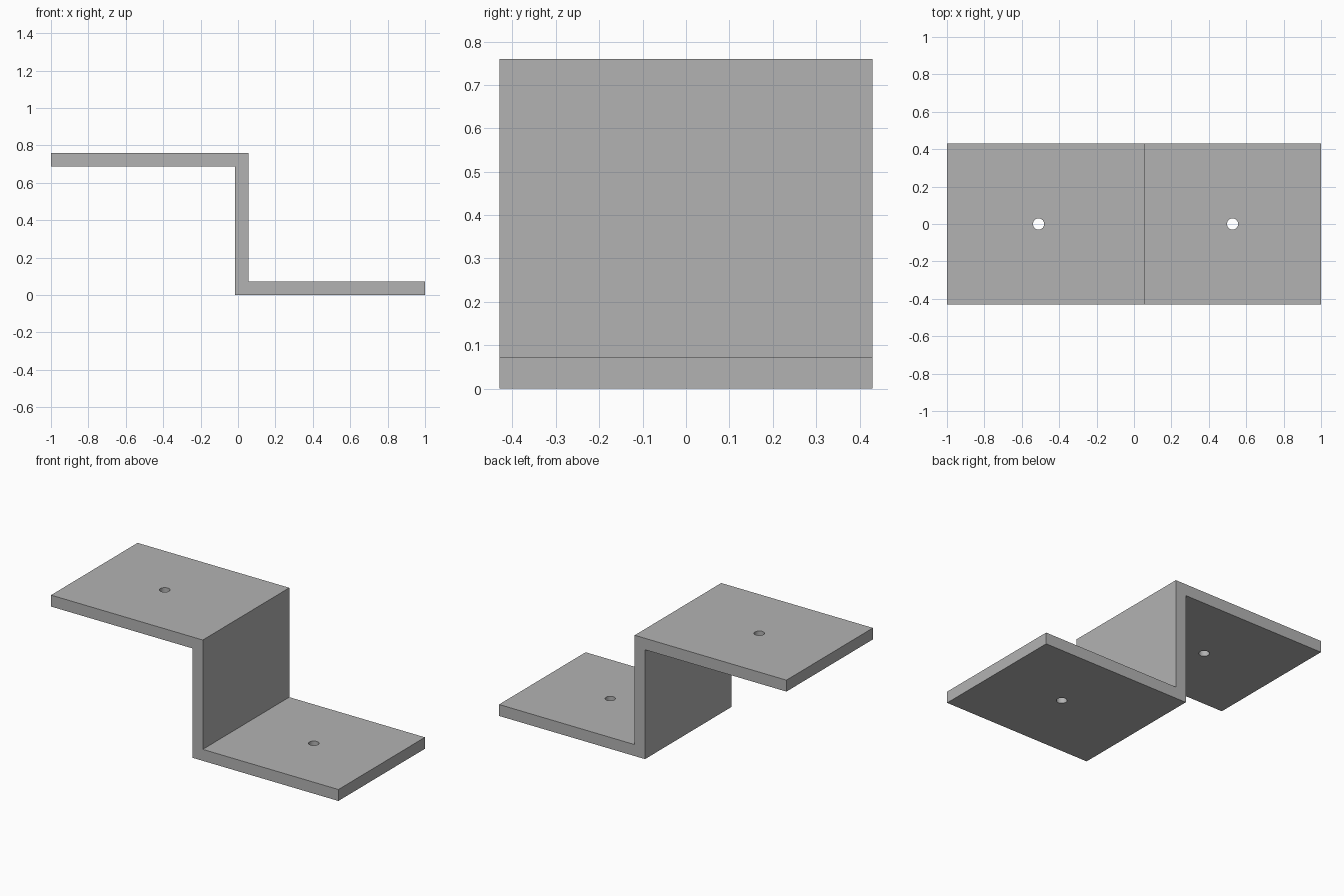
import bpy
import bmesh

cube = bpy.data.objects.get("Cube")
if cube:
    bpy.data.objects.remove(cube, do_unlink=True)

HALF_DEPTH = 0.43
HEIGHT = 0.76
THICK = 0.072
WALL_LEFT, WALL_RIGHT = -0.016, 0.056
HOLE_RADIUS = 0.03

grey = bpy.data.materials.new("plain grey")
grey.use_nodes = True
colour = (0.45, 0.45, 0.45, 1)
grey.diffuse_color = colour
grey.node_tree.nodes["Principled BSDF"].inputs["Base Color"].default_value = colour


def add_object(name, bm):
    bmesh.ops.recalc_face_normals(bm, faces=bm.faces)
    mesh = bpy.data.meshes.new(name)
    bm.to_mesh(mesh)
    bm.free()
    mesh.materials.append(grey)
    obj = bpy.data.objects.new(name, mesh)
    bpy.context.collection.objects.link(obj)
    return obj


# Z-shaped bracket: step profile extruded through its depth
profile = [
    (-1, HEIGHT), (-1, HEIGHT - THICK), (WALL_LEFT, HEIGHT - THICK),
    (WALL_LEFT, 0), (1, 0), (1, THICK),
    (WALL_RIGHT, THICK), (WALL_RIGHT, HEIGHT),
]
bm = bmesh.new()
face = bm.faces.new([bm.verts.new((x, -HALF_DEPTH, z)) for x, z in profile])
extruded = bmesh.ops.extrude_face_region(bm, geom=[face])["geom"]
bmesh.ops.translate(bm, vec=(0, 2 * HALF_DEPTH, 0),
                    verts=[g for g in extruded if isinstance(g, bmesh.types.BMVert)])
bracket = add_object("step_bracket", bm)

bpy.ops.object.select_all(action="DESELECT")
bracket.select_set(True)
bpy.context.view_layer.objects.active = bracket

# One screw hole in the middle of each flange
for x, z in ((-0.51, HEIGHT - THICK / 2), (0.527, THICK / 2)):
    bm = bmesh.new()
    bmesh.ops.create_cone(bm, cap_ends=True, segments=32, radius1=HOLE_RADIUS,
                          radius2=HOLE_RADIUS, depth=THICK * 2)
    bmesh.ops.translate(bm, vec=(x, 0, z), verts=bm.verts)
    cutter = add_object("hole_cutter", bm)
    cutter.hide_render = True
    cut = bracket.modifiers.new("screw_hole", "BOOLEAN")
    cut.operation = "DIFFERENCE"
    cut.solver = "EXACT"
    cut.object = cutter
    bpy.ops.object.modifier_apply(modifier=cut.name)
    bpy.data.objects.remove(cutter, do_unlink=True)

# Smooth hole walls, crisp bracket edges
bpy.ops.object.shade_smooth_by_angle(angle=0.5)
